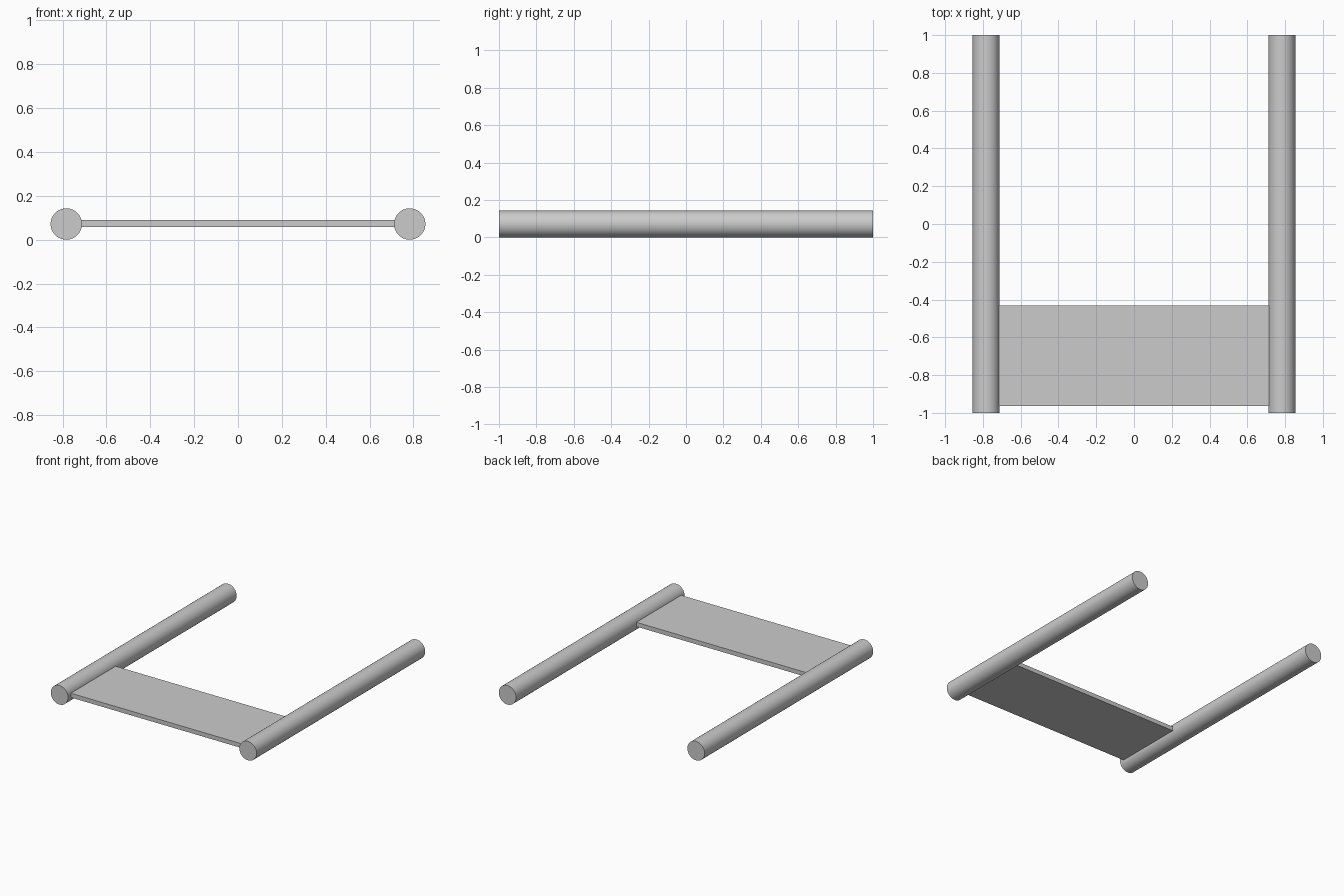
import bpy
from math import radians

if "Cube" in bpy.data.objects:
    bpy.data.objects.remove(bpy.data.objects["Cube"])

R = 0.0715       # rail radius
RAIL_X = 0.783   # rail centre offset

# Side rails: long round bars running front to back
for name, side in (("left_rail", -1), ("right_rail", 1)):
    bpy.ops.mesh.primitive_cylinder_add(
        vertices=48, radius=R, depth=2.0,
        location=(side * RAIL_X, 0, R), rotation=(radians(90), 0, 0))
    rail = bpy.context.object
    rail.name = name
    bpy.ops.object.transform_apply(location=False, rotation=True, scale=True)
    bpy.ops.object.shade_smooth_by_angle(angle=radians(30))

# Flat cross panel near the front, its ends set slightly into the rails
y0, y1 = -0.963, -0.431
bpy.ops.mesh.primitive_cube_add(size=1, location=(0, (y0 + y1) / 2, 0.073))
panel = bpy.context.object
panel.name = "cross_panel"
panel.scale = (2 * (RAIL_X - R + 0.008), y1 - y0, 0.032)
bpy.ops.object.transform_apply(location=False, rotation=False, scale=True)
